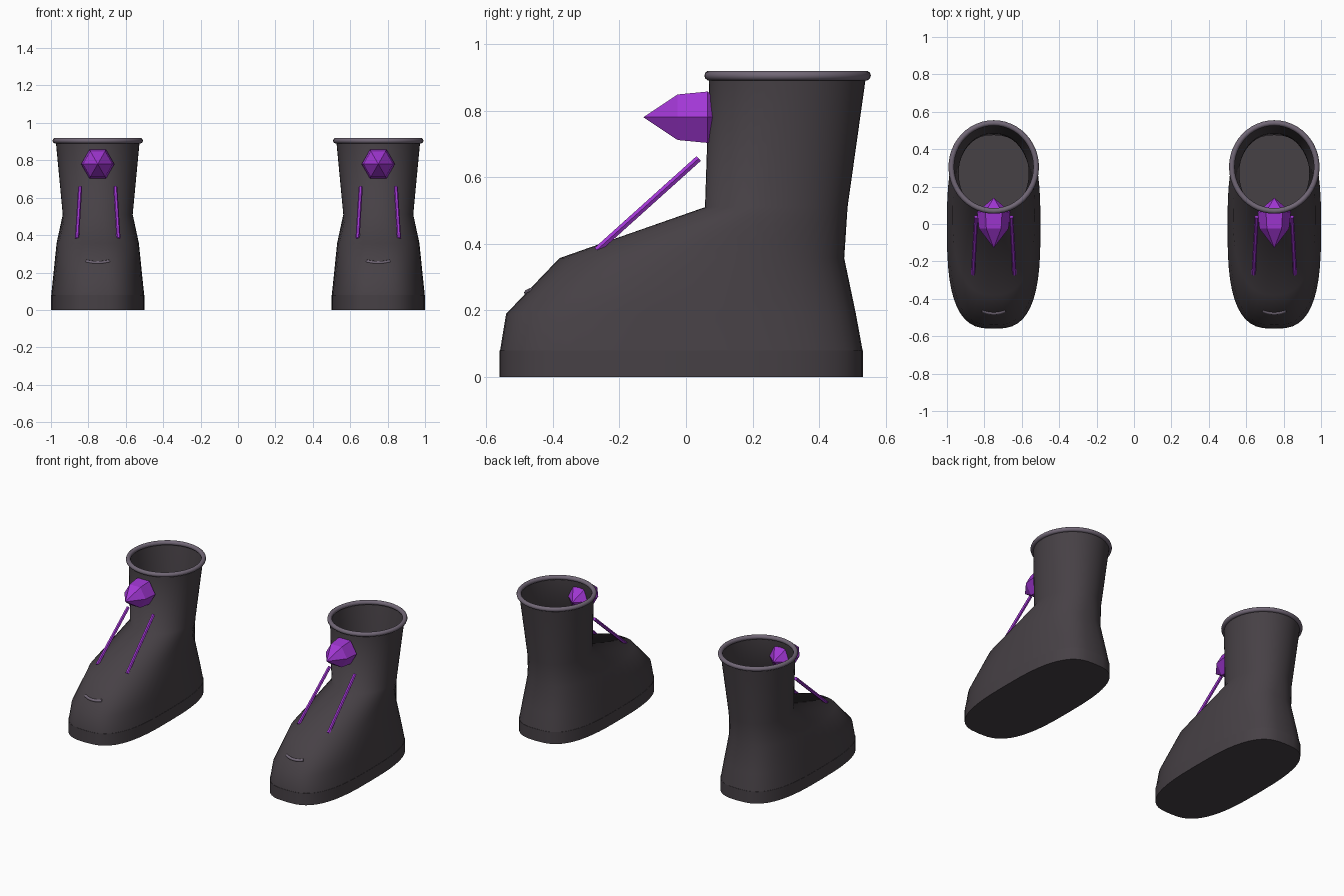
import bpy, bmesh, math
from mathutils import Vector

if "Cube" in bpy.data.objects:
    bpy.data.objects.remove(bpy.data.objects["Cube"])


def material(name, rgb):
    m = bpy.data.materials.new(name)
    m.diffuse_color = (*rgb, 1)
    m.use_nodes = True
    m.node_tree.nodes["Principled BSDF"].inputs["Base Color"].default_value = m.diffuse_color
    return m


LEATHER = material("dark leather", (0.062, 0.052, 0.060))
TRIM = material("grey trim", (0.165, 0.135, 0.180))
PURPLE = material("purple crystal", (0.36, 0.038, 0.66))


def oval(y0, y1, z, half_w, power, n=48):
    """Closed superellipse ring between y0 (toe) and y1 (heel)."""
    cy, ry = (y0 + y1) / 2, (y1 - y0) / 2
    pts = []
    for i in range(n):
        a = 2 * math.pi * i / n
        c, s = math.cos(a), math.sin(a)
        x = math.copysign(abs(c) ** (2 / power), c) * half_w
        y = math.copysign(abs(s) ** (2 / power), s) * ry + cy
        pts.append(Vector((x, y, z)))
    return pts


def loft(name, rings, mat, x, smooth=None, cap_start=False, cap_end=False, loop=False):
    """Skin a list of equal-length rings; a smooth angle keeps sharper edges hard."""
    bm = bmesh.new()
    vs = [[bm.verts.new(p) for p in r] for r in rings]
    n = len(rings[0])
    pairs = list(zip(vs, vs[1:])) + ([(vs[-1], vs[0])] if loop else [])
    for a, b in pairs:
        for i in range(n):
            j = (i + 1) % n
            bm.faces.new((a[i], a[j], b[j], b[i]))
    if cap_start:
        bm.faces.new(vs[0][::-1])
    if cap_end:
        bm.faces.new(vs[-1])
    bmesh.ops.remove_doubles(bm, verts=bm.verts, dist=1e-5)
    bmesh.ops.recalc_face_normals(bm, faces=bm.faces)
    me = bpy.data.meshes.new(name)
    bm.to_mesh(me)
    bm.free()
    me.materials.append(mat)
    if smooth:
        me.shade_smooth()
        me.set_sharp_from_angle(angle=math.radians(smooth))
    ob = bpy.data.objects.new(name, me)
    ob.location.x = x
    bpy.context.collection.objects.link(ob)
    return ob


def tube(name, path, radius, mat, x, sides=8, smooth=None):
    """Capped round bar along an open path."""
    rings = []
    for k, p in enumerate(path):
        d = (path[min(k + 1, len(path) - 1)] - path[max(k - 1, 0)]).normalized()
        u = d.cross(Vector((0, -0.6, 0.8))).normalized()
        v = d.cross(u)
        rings.append([p + radius * (math.cos(t) * u + math.sin(t) * v)
                      for t in (2 * math.pi * i / sides for i in range(sides))])
    return loft(name, rings, mat, x, smooth, True, True)


def boot(side, x):
    # Sole slab
    loft(side + "_sole", [oval(-0.56, 0.532, z, 0.25, 2.9) for z in (0, 0.08)],
         LEATHER, x, 40, True, True)

    # Foot and open shaft: toe y, heel y, height, half width, squareness
    sections = [(-0.559, 0.531, 0.075, 0.249, 2.9), (-0.54, 0.51, 0.19, 0.237, 2.8),
                (-0.38, 0.475, 0.357, 0.22, 2.5), (0.057, 0.485, 0.51, 0.187, 2.1),
                (0.07, 0.54, 0.90, 0.224, 2.0)]
    loft(side + "_boot_upper", [oval(*s) for s in sections], LEATHER, x, 80)

    # Rolled collar round the opening
    rings = []
    for i in range(48):
        a = 2 * math.pi * i / 48
        ring = []
        for k in range(10):
            t = 2 * math.pi * k / 10
            r = 0.015 * math.cos(t)
            ring.append(Vector(((0.227 + r) * math.cos(a), 0.305 + (0.235 + r) * math.sin(a),
                                0.905 + 0.015 * math.sin(t))))
        rings.append(ring)
    loft(side + "_collar", rings, TRIM, x, 60, loop=True)

    # Six-sided crystal pointing forward from the shaft
    profile = [(-0.128, 0.0), (-0.025, 0.079), (0.065, 0.089), (0.14, 0.0)]
    loft(side + "_crystal",
         [[Vector((r * math.cos(math.pi * i / 3), y, 0.78 + r * math.sin(math.pi * i / 3)))
           for i in range(6)] for y, r in profile], PURPLE, x)

    # Pair of slanted lace bars
    for label, s in (("left", -1), ("right", 1)):
        tube(f"{side}_{label}_lace_bar",
             [Vector((s * 0.111, -0.268, 0.381)), Vector((s * 0.094, 0.038, 0.656))],
             0.011, PURPLE, x, 6)

    # Curved toe crease
    tube(side + "_toe_crease",
         [Vector((0.062 * t, -0.477 + 0.014 * t * t, 0.253 + 0.007 * t * t))
          for t in (i / 5 - 1 for i in range(11))], 0.009, TRIM, x, 8, 60)


for side, x in (("left", -0.75), ("right", 0.75)):
    boot(side, x)
